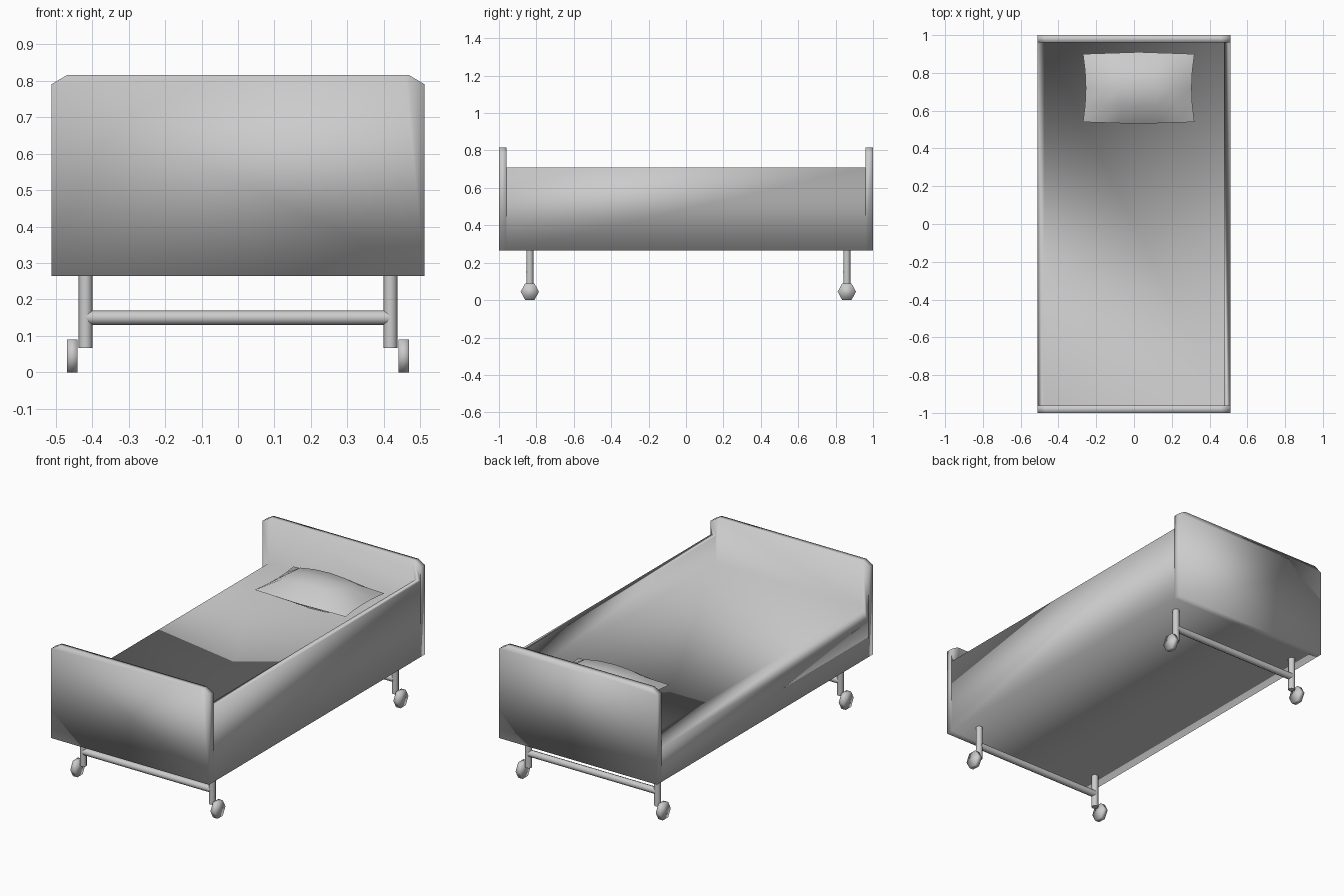
import bpy, bmesh, math

if "Cube" in bpy.data.objects:
    bpy.data.objects.remove(bpy.data.objects["Cube"])

def finish(name, bm, smooth=180):
    bmesh.ops.recalc_face_normals(bm, faces=bm.faces)
    me = bpy.data.meshes.new(name)
    bm.to_mesh(me)
    bm.free()
    ob = bpy.data.objects.new(name, me)
    bpy.context.collection.objects.link(ob)
    bpy.ops.object.select_all(action='DESELECT')
    ob.select_set(True)
    bpy.context.view_layer.objects.active = ob
    bpy.ops.object.shade_smooth_by_angle(angle=math.radians(smooth))
    return ob

def rod(name, loc, radius, length, sides, along_x=False):
    rot = (0, math.pi / 2, 0) if along_x else (0, 0, 0)
    bpy.ops.mesh.primitive_cylinder_add(vertices=sides, radius=radius, depth=length,
                                        location=loc, rotation=rot)
    ob = bpy.context.object
    ob.name = name
    bpy.ops.object.shade_smooth_by_angle(angle=math.radians(50))
    return ob

# Bed body with head and foot boards: one smooth-shaded loft along y.
# The right side has a tall rail, the left side is open and low.
board = [(-.512, .265), (.512, .265), (.512, .79), (.47, .815), (.46, .815),
         (-.47, .815), (-.512, .79)]
body = [(-.512, .265), (.512, .265), (.512, .71), (.478, .71), (.475, .55),
        (-.475, .55), (-.512, .465)]
bm = bmesh.new()
loops = [[bm.verts.new((x, y, z)) for x, z in prof] for y, prof in
         ((-1, board), (-.96, board), (-.96, body), (.96, body), (.96, board), (1, board))]
for a, b in zip(loops, loops[1:]):
    for i in range(len(a)):
        j = (i + 1) % len(a)
        bm.faces.new((a[i], a[j], b[j], b[i]))
bm.faces.new(loops[0])
bm.faces.new(loops[-1])
bmesh.ops.remove_doubles(bm, verts=bm.verts, dist=.0005)
finish("bed_body", bm, 180)

# Pillow: two bulging sheets joined at a seam, with pinched-out corners
bm = bmesh.new()
NX, NY = 6, 4
for top in (True, False):
    rows = []
    for j in range(NY + 1):
        v = -1 + 2 * j / NY
        row = []
        for i in range(NX + 1):
            u = -1 + 2 * i / NX
            bulge = math.sqrt(max(0, (1 - u * u) * (1 - v * v)))
            x = .025 + u * (.28 + .015 * v * v)
            y = .72 + v * (.19 - .01 * abs(u))
            z = .61 + (.085 if top else -.07) * bulge
            row.append(bm.verts.new((x, y, z)))
        rows.append(row)
    for a, b in zip(rows, rows[1:]):
        for i in range(NX):
            bm.faces.new((a[i], a[i + 1], b[i + 1], b[i]))
bmesh.ops.remove_doubles(bm, verts=bm.verts, dist=.0001)
finish("pillow", bm, 80)

# Undercarriage: legs, cross bars and six-sided casters at each end
for end, y in (("front", -.835), ("back", .86)):
    rod(end + "_cross_bar", (0, y, .15), .02, .83, 8, True)
    for side, s in (("left", -1), ("right", 1)):
        rod(f"{end}_{side}_leg", (s * .418, y, .17), .019, .205, 8)
        # caster disc with corners pointing along y
        bm = bmesh.new()
        n = 6
        rings = []
        for x in (.44, .469):
            rings.append([bm.verts.new((s * x, y + .049 * math.cos(math.tau * k / n),
                                        .045 + .052 * math.sin(math.tau * k / n)))
                          for k in range(n)])
        for r in rings:
            bm.faces.new(r)
        for k in range(n):
            m = (k + 1) % n
            bm.faces.new((rings[0][k], rings[0][m], rings[1][m], rings[1][k]))
        finish(f"{end}_{side}_caster", bm, 180)
